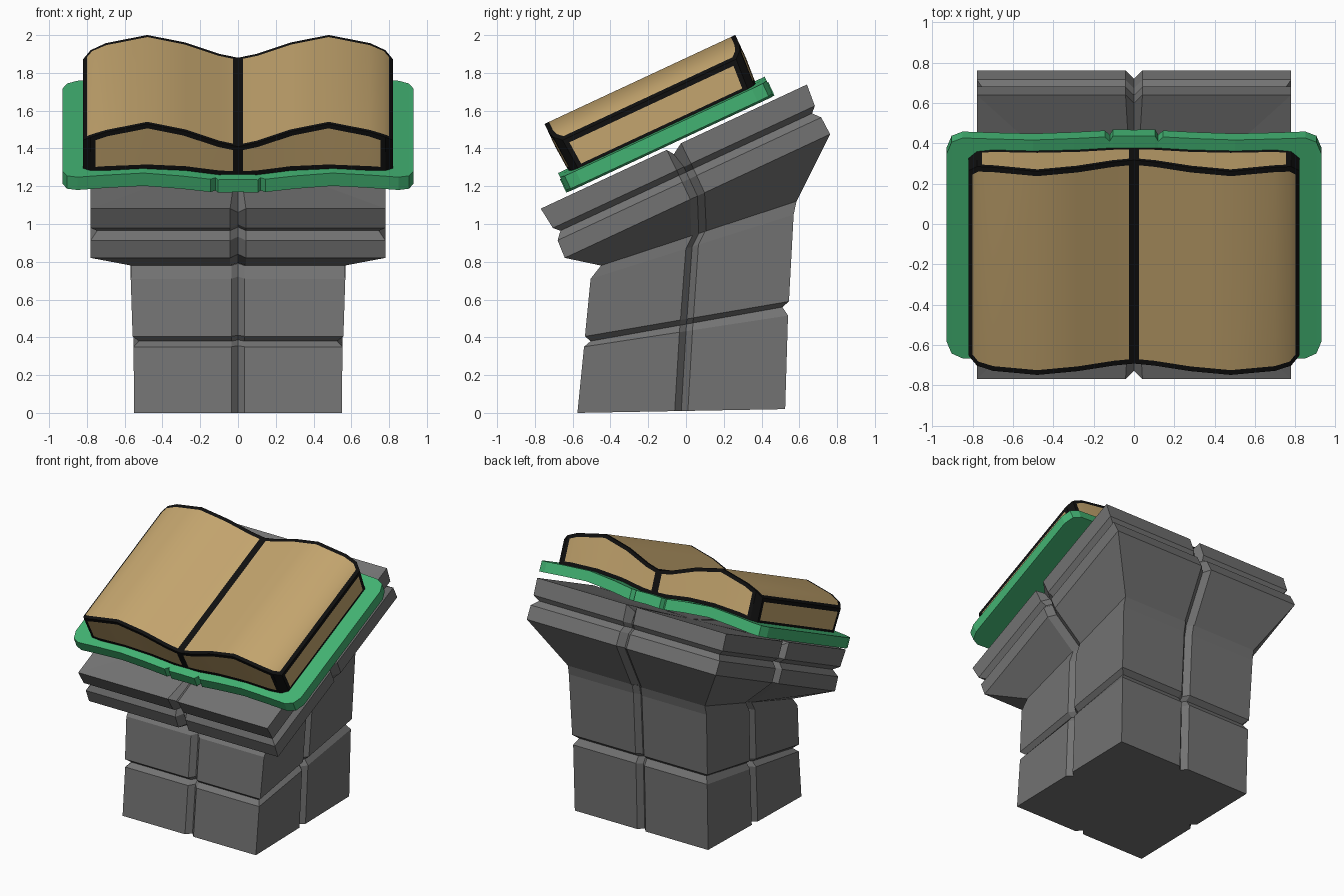
import bpy, bmesh
from math import radians, sin, cos
from mathutils import Vector

if "Cube" in bpy.data.objects:
    bpy.data.objects.remove(bpy.data.objects["Cube"])

TILT = radians(25)


def tilted(u, n):
    """Side-view point (y, z) from distance u along the slope and height n off it."""
    return u * cos(TILT) - n * sin(TILT), u * sin(TILT) + n * cos(TILT)


def material(name, rgb):
    m = bpy.data.materials.new(name)
    m.diffuse_color = (*rgb, 1)
    m.use_nodes = True
    m.node_tree.nodes["Principled BSDF"].inputs["Base Color"].default_value = m.diffuse_color
    return m


STONE = material("stone", (0.17, 0.17, 0.17))
GREEN = material("green", (0.055, 0.45, 0.17))
PAPER = material("paper", (0.55, 0.376, 0.156))
BLACK = material("black", (0.005, 0.005, 0.005))


def finish(bm, name, mats):
    bmesh.ops.recalc_face_normals(bm, faces=bm.faces)
    me = bpy.data.meshes.new(name)
    bm.to_mesh(me)
    bm.free()
    for m in mats:
        me.materials.append(m)
    ob = bpy.data.objects.new(name, me)
    bpy.context.collection.objects.link(ob)
    return ob


def stone_ring(bm, front, back, hx, groove, dip=0.0):
    """Four-sided ring with a V groove in the middle of every side."""
    f, b = Vector((0, *front)), Vector((0, *back))
    X = Vector((hx, 0, 0))
    corners = [f - X, f + X, b + X, b - X]
    centre = (f + b) / 2
    pts = []
    for i, p in enumerate(corners):
        q = corners[(i + 1) % 4]
        mid, d = (p + q) / 2, (q - p).normalized()
        inward = (centre - mid).normalized()
        deep = mid + inward * groove * 1.1 - Vector((0, 0, dip))
        pts += [p, mid - d * groove, deep, mid + d * groove]
    return [bm.verts.new(p) for p in pts]


def stone_loft(name, rings, groove, dished_top=False, base=False):
    bm = bmesh.new()
    loops = []
    for i, (f, b, hx) in enumerate(rings):
        last = dished_top and i == len(rings) - 1
        loops.append(stone_ring(bm, f, b, hx, groove, 0.04 if last else 0))
    for a, c in zip(loops, loops[1:]):
        for k in range(16):
            j = (k + 1) % 16
            bm.faces.new((a[k], a[j], c[j], c[k]))
    if base:
        bm.faces.new(loops[0])
    if dished_top:
        top = loops[-1]
        f, b, _ = rings[-1]
        mid = bm.verts.new((0, (f[0] + b[0]) / 2, (f[1] + b[1]) / 2 - 0.04))
        for k in range(16):
            bm.faces.new((top[k], top[(k + 1) % 16], mid))
    return finish(bm, name, [STONE])


# Leaning pedestal of two block courses
NECK = ((-0.45, 0.78), (0.585, 1.12), 0.565)
stone_loft("pedestal", [
    ((-0.575, 0.0), (0.525, 0.02), 0.55),
    ((-0.54, 0.35), (0.54, 0.515), 0.553),
    ((-0.505, 0.38), (0.51, 0.56), 0.525),
    ((-0.535, 0.405), (0.545, 0.59), 0.558),
    ((-0.505, 0.71), (0.57, 1.05), 0.568),
    NECK,
], 0.035, base=True)

# Tilted top slab with a horizontal groove
slab = [NECK]
for u0, u1, n, hx in [(-0.235, 1.315, 1.015, 0.78), (-0.23, 1.31, 1.115, 0.78),
                      (-0.195, 1.275, 1.155, 0.745), (-0.225, 1.305, 1.185, 0.78),
                      (-0.24, 1.315, 1.305, 0.78)]:
    slab.append((tilted(u0, n), tilted(u1, n), hx))
stone_loft("reading_slab", slab, 0.042, dished_top=True)


def plate(columns, flare=0.0):
    """Curved plate mirrored in x; columns are (x, u0, u1, n_bottom, n_top)."""
    cols = [(-c[0], *c[1:]) for c in reversed(columns[1:])] + columns
    bm = bmesh.new()
    loops = []
    for x, u0, u1, nb, nt in cols:
        sec = [(u0, nb), (u0 - flare, nt), (u1 + flare, nt), (u1, nb)]
        loops.append([bm.verts.new((x, *tilted(u, n))) for u, n in sec])
    sides = {}
    for i, (a, c) in enumerate(zip(loops, loops[1:])):
        for k in range(4):
            j = (k + 1) % 4
            sides[i, k] = bm.faces.new((a[k], a[j], c[j], c[k]))
    caps = [bm.faces.new(loops[0]), bm.faces.new(loops[-1])]
    return bm, sides, caps


# Green cover with a notched spine
cover = []
for x, cut, n in [(0, -0.005, 1.328), (0.105, -0.005, 1.325), (0.12, 0.025, 1.323),
                  (0.145, 0, 1.326), (0.3, 0, 1.345), (0.5, 0, 1.362), (0.7, 0, 1.35),
                  (0.85, 0, 1.338), (0.905, 0.025, 1.334), (0.93, 0.09, 1.333)]:
    cover.append((x, -0.077 + cut, 1.13 - cut, n, n + 0.075))
bm, _, _ = plate(cover)
finish(bm, "book_cover", [GREEN])

# Page block: paper panels inset in black edging
pages = []
for x, cut, nb, nt in [(0, 0, 1.395, 1.57), (0.1, 0, 1.40, 1.593), (0.28, 0, 1.425, 1.659),
                       (0.48, 0, 1.435, 1.703), (0.7, 0, 1.425, 1.655),
                       (0.78, 0.012, 1.413, 1.62), (0.82, 0.05, 1.405, 1.585)]:
    pages.append((x, -0.02 + cut, 1.07 - cut, nb, nt))
bm, sides, caps = plate(pages, flare=0.012)
half = len(pages) - 1
panels = [[c] for c in caps]
for start in (0, half):
    span = range(start, start + half)
    ends = [i for i in span if i not in (0, 2 * half - 1)]
    panels.append([sides[i, 1] for i in span])
    panels += [[sides[i, k] for i in ends] for k in (0, 2)]
bmesh.ops.recalc_face_normals(bm, faces=bm.faces)
for p in panels:
    bmesh.ops.inset_region(bm, faces=p, thickness=0.026, use_boundary=True,
                           use_even_offset=True)
for f in bm.faces:
    f.material_index = 0
for p in panels:
    for f in p:
        f.material_index = 1
book = finish(bm, "book_pages", [BLACK, PAPER])
bpy.context.view_layer.objects.active = book
book.select_set(True)
bpy.ops.object.shade_smooth_by_angle(angle=radians(28))
